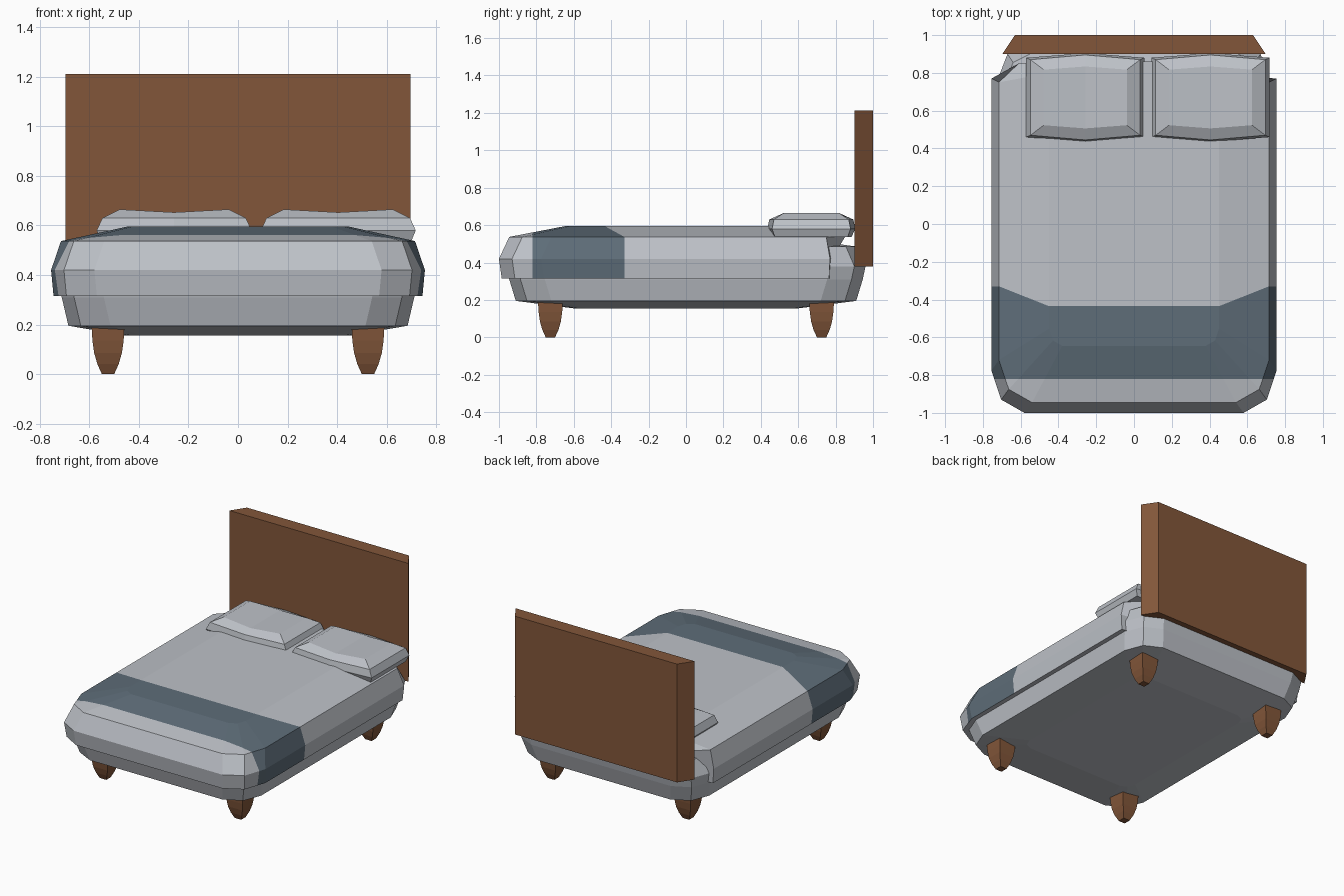
import bpy, bmesh

if "Cube" in bpy.data.objects:
    bpy.data.objects.remove(bpy.data.objects["Cube"])


def material(name, rgb):
    m = bpy.data.materials.new(name)
    m.diffuse_color = (*rgb, 1)
    m.use_nodes = True
    m.node_tree.nodes["Principled BSDF"].inputs["Base Color"].default_value = m.diffuse_color
    return m


linen = material("pale grey linen", (0.51, 0.535, 0.575))
slate = material("slate blue throw", (0.112, 0.153, 0.19))
wood = material("brown wood", (0.225, 0.094, 0.042))


def loft(bm, rings, cap_top=True):
    """Skin a stack of equal-length point rings and close the ends."""
    vs = [[bm.verts.new(p) for p in r] for r in rings]
    n = len(vs[0])
    for a, b in zip(vs, vs[1:]):
        for i in range(n):
            j = (i + 1) % n
            bm.faces.new((a[i], a[j], b[j], b[i]))
    bm.faces.new(vs[0])
    if cap_top:
        bm.faces.new(vs[-1])
    return vs


def finish(name, bm, *mats):
    bmesh.ops.recalc_face_normals(bm, faces=bm.faces[:])
    me = bpy.data.meshes.new(name)
    bm.to_mesh(me)
    bm.free()
    for m in mats:
        me.materials.append(m)
    ob = bpy.data.objects.new(name, me)
    bpy.context.collection.objects.link(ob)
    return ob


def mirrored(half, z):
    """Complete a right-hand half outline with its mirror image."""
    return [(x, y, z) for x, y in half] + [(-x, y, z) for x, y in reversed(half)]


# Mattress base: cushion with chamfered corners
def base_ring(hx, hy, z, k):
    q = [(hx, hy - .19 * k), (hx - .05 * k, hy - .06 * k), (hx - .17 * k, hy)]
    return mirrored(q[::-1] + [(x, -y) for x, y in q], z)


bm = bmesh.new()
loft(bm, [base_ring(*r) for r in (
    (.45, .60, .155, .4), (.685, .91, .195, 1), (.712, .945, .31, 1),
    (.72, .96, .38, 1), (.69, .915, .485, 1), (.45, .62, .525, .4))])
finish("mattress_base", bm, linen)


# Duvet: draped over the base, with a cross band in the throw colour
def duvet_ring(hx, yf, z, k, back, yb, band):
    half = [back, (hx, yb), (hx, band), (hx, yf + .225 * k),
            (hx - .052 * k, yf + .07 * k), (hx - .175 * k, yf)]
    return mirrored(half, z)


bm = bmesh.new()
rings = loft(bm, [duvet_ring(*r) for r in (
    (.745, -.985, .315, 1, (.62, .77), .765, -.33),
    (.755, -1.0, .42, 1, (.62, .78), .77, -.33),
    (.715, -.945, .537, 1, (.61, .85), .75, -.33),
    (.45, -.645, .595, .4, (.42, .86), .80, -.435))], cap_top=False)
t = rings[-1]
bm.faces.new(t[0:3] + t[9:12])
bm.faces.new(t[2:10])
bmesh.ops.bisect_plane(bm, geom=bm.verts[:] + bm.edges[:] + bm.faces[:],
                       plane_co=(0, -.82, 0), plane_no=(0, 1, 0))
for f in bm.faces:
    y = f.calc_center_median().y
    f.material_index = int(-.82 < y < -.36 and f.calc_center_median().z > .32)
finish("duvet", bm, linen, slate)


# Pillows: bulging front and back edges, slightly dipped across the middle
def pillow_ring(cx, hx, hy, bulge, z, dip):
    cy = .67
    return [(cx + hx, cy - hy, z), (cx + hx, cy + hy, z),
            (cx, cy + hy + bulge, z - dip), (cx - hx, cy + hy, z),
            (cx - hx, cy - hy, z), (cx, cy - hy - bulge, z - dip)]


for side, cx in (("left", -.258), ("right", .405)):
    bm = bmesh.new()
    rs = [pillow_ring(cx, *r) for r in (
        (.295, .195, .02, .537, 0), (.313, .21, .025, .58, 0),
        (.29, .20, .025, .63, 0), (.22, .147, .017, .665, .012))]
    v = loft(bm, rs, cap_top=False)[-1]
    bm.faces.new((v[0], v[1], v[2], v[5]))
    bm.faces.new((v[2], v[3], v[4], v[5]))
    finish(side + "_pillow", bm, linen)

# Headboard: thick panel tapering towards the back
bm = bmesh.new()
plan = [(.697, .9), (.63, 1.0), (-.63, 1.0), (-.697, .9)]
loft(bm, [[(x, y, z) for x, y in plan] for z in (.38, 1.212)])
finish("headboard", bm, wood)

# Legs: square, curving in towards the foot
for yn, sy in (("front", -1), ("back", 1)):
    for xn, sx in (("left", -1), ("right", 1)):
        bm = bmesh.new()
        loft(bm, [[(sx * .525 + a * h, sy * .725 + b * h, z)
                   for a, b in ((1, 1), (-1, 1), (-1, -1), (1, -1))]
                  for h, z in ((.025, 0), (.043, .04), (.056, .085),
                               (.063, .135), (.066, .185))])
        finish(f"{yn}_{xn}_leg", bm, wood)
